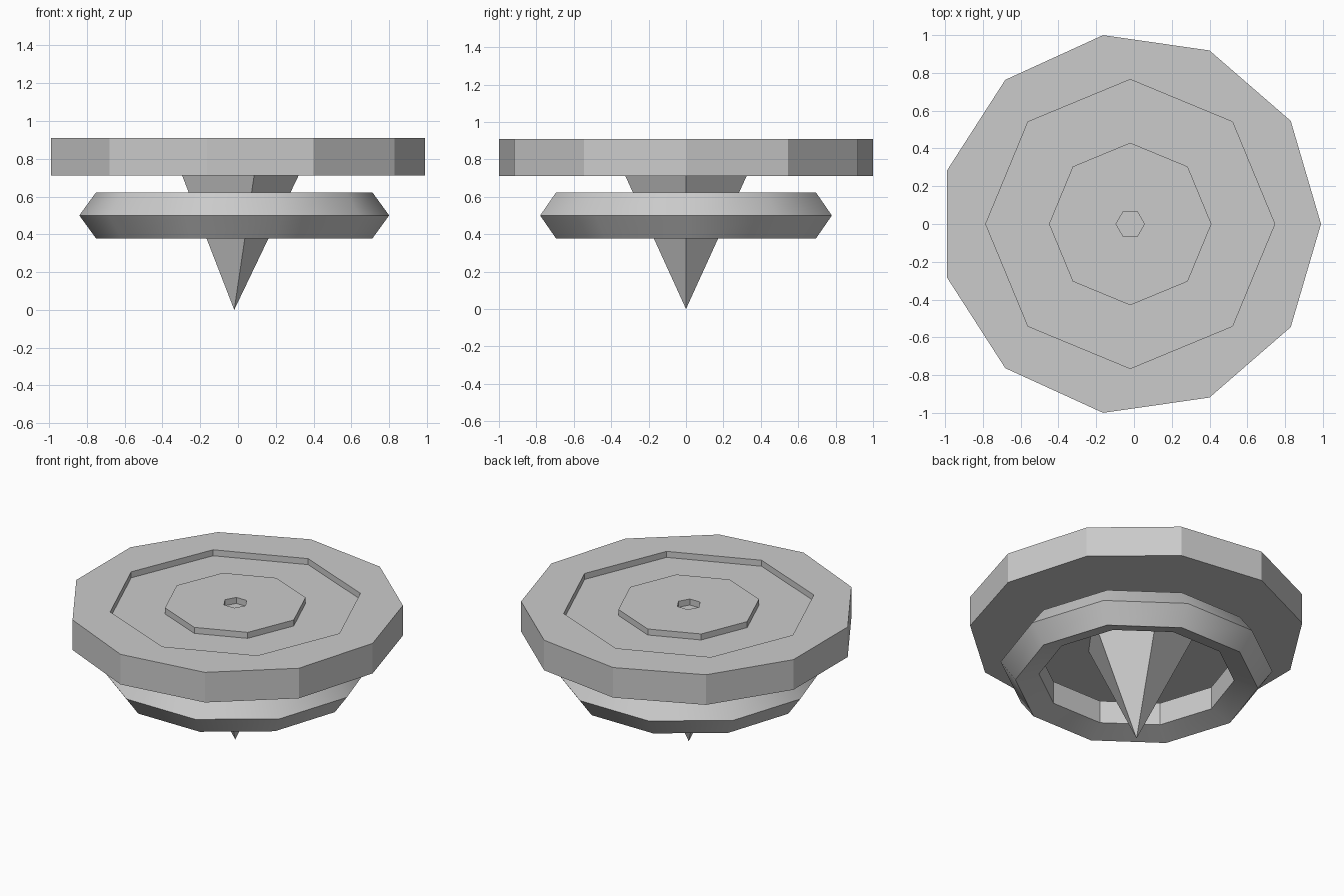
import bpy
import math

cube = bpy.data.objects.get("Cube")
if cube:
    bpy.data.objects.remove(cube, do_unlink=True)

CX = -0.02      # shared spin axis
TOP = 0.91
RECESS = 0.04

grey = bpy.data.materials.new("light grey")
grey.use_nodes = True
colour = (0.6, 0.6, 0.6, 1)
grey.diffuse_color = colour
grey.node_tree.nodes["Principled BSDF"].inputs["Base Color"].default_value = colour


def finish(obj, name):
    obj.name = name
    obj.data.materials.clear()
    obj.data.materials.append(grey)
    return obj


def prism(name, sides, low_radius, high_radius, low, high):
    """Upright prism or cone with one corner pointing along +x."""
    bpy.ops.mesh.primitive_cone_add(
        vertices=sides, radius1=low_radius, radius2=high_radius,
        depth=high - low, location=(CX, 0, (low + high) / 2),
        rotation=(0, 0, -math.pi / 2))
    bpy.ops.object.transform_apply(location=False, rotation=True, scale=False)
    return finish(bpy.context.object, name)


def combine(target, other, operation):
    mod = target.modifiers.new(operation.lower(), "BOOLEAN")
    mod.operation = operation
    mod.solver = "EXACT"
    mod.object = other
    bpy.context.view_layer.objects.active = target
    bpy.ops.object.modifier_apply(modifier=mod.name)
    bpy.data.objects.remove(other, do_unlink=True)


# Top disc: octagonal recess, flush raised hub, small hexagonal socket
disc = prism("top_disc", 11, 1.01, 1.01, 0.71, TOP)
combine(disc, prism("recess", 8, 0.765, 0.765, TOP - RECESS, 1.1), "DIFFERENCE")
combine(disc, prism("hub", 8, 0.43, 0.43, TOP - 2 * RECESS, TOP), "UNION")
combine(disc, prism("socket", 6, 0.075, 0.075, TOP - RECESS, 1.1), "DIFFERENCE")

# Pointed five-sided spindle, seated in the disc
spindle = prism("spindle", 5, 0, 0.345, 0, 0.72)

# Ring around the spindle with a five-sided section
bpy.ops.mesh.primitive_torus_add(
    major_segments=10, minor_segments=5, major_radius=0.692,
    minor_radius=0.128, location=(CX, 0, 0.5))
ring = finish(bpy.context.object, "lower_ring")

# Soft shading only across shallow edges
bpy.ops.object.select_all(action="DESELECT")
for obj in (disc, spindle, ring):
    obj.select_set(True)
bpy.context.view_layer.objects.active = ring
bpy.ops.object.shade_smooth_by_angle(angle=math.radians(30))
